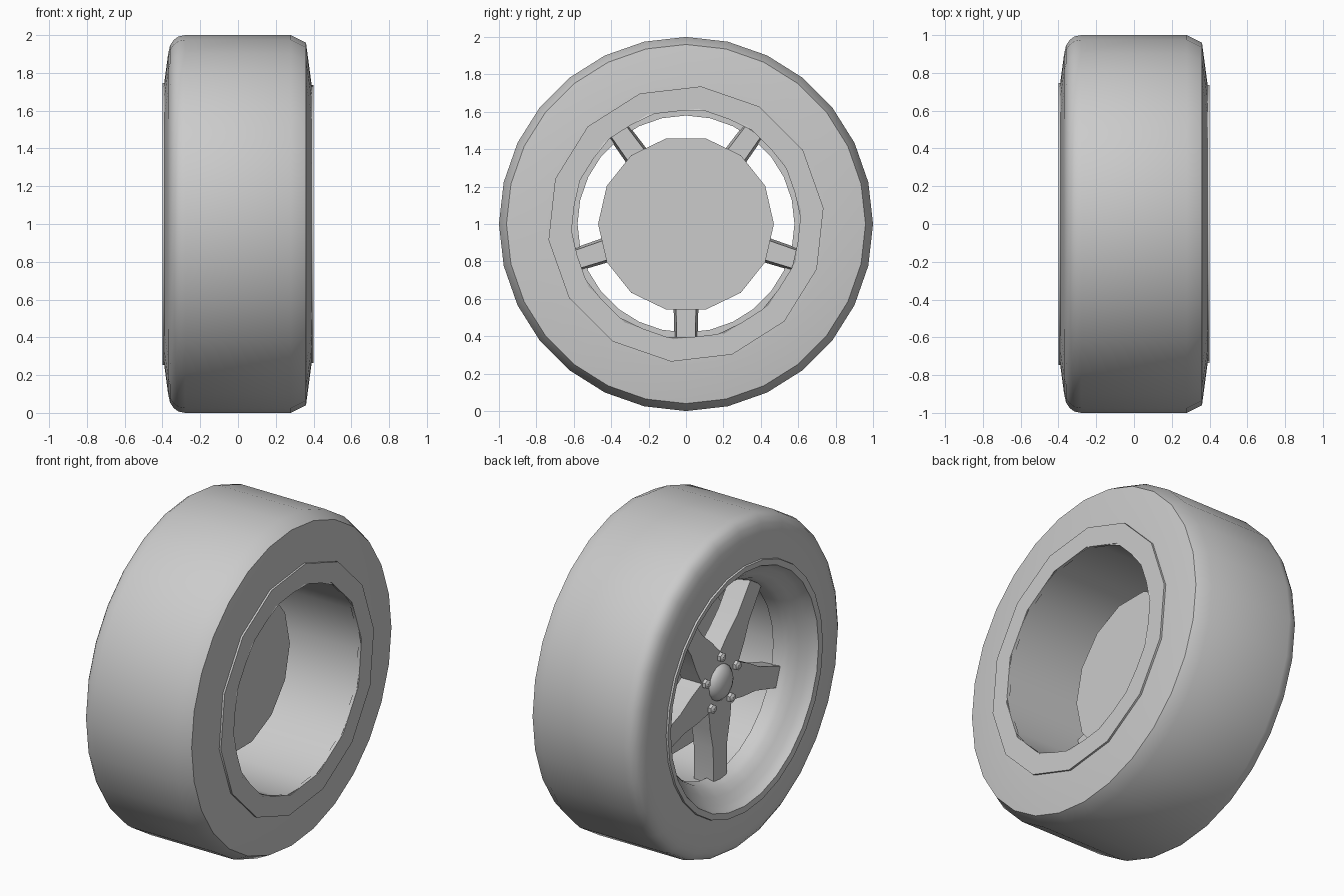
import bpy, bmesh
from math import sin, cos, pi, radians

cube = bpy.data.objects.get("Cube")
if cube:
    bpy.data.objects.remove(cube)

grey = bpy.data.materials.new("light_grey")
grey.use_nodes = True
COLOUR = (0.6, 0.6, 0.6, 1)
grey.diffuse_color = COLOUR
grey.node_tree.nodes["Principled BSDF"].inputs["Base Color"].default_value = COLOUR


def polar(x, r, a):
    """Point at radius r round the axle, angle measured from the top."""
    return (x, r * sin(a), 1 + r * cos(a))


def finish(bm, name, angle=40, fix_normals=True):
    if fix_normals:
        bmesh.ops.recalc_face_normals(bm, faces=bm.faces)
    mesh = bpy.data.meshes.new(name)
    bm.to_mesh(mesh)
    bm.free()
    obj = bpy.data.objects.new(name, mesh)
    bpy.context.collection.objects.link(obj)
    mesh.materials.append(grey)
    bpy.ops.object.select_all(action='DESELECT')
    obj.select_set(True)
    bpy.context.view_layer.objects.active = obj
    bpy.ops.object.shade_smooth_by_angle(angle=radians(angle))
    return obj


def bridge(bm, a, b):
    n = len(a)
    for i in range(n):
        j = (i + 1) % n
        bm.faces.new((a[i], a[j], b[j], b[i]))


def lathe(name, profile, sides, phase=0, closed=True):
    """Revolve (x, radius) points round the axle."""
    bm = bmesh.new()
    rings = [[bm.verts.new(polar(x, r, phase + 2 * pi * i / sides)) for i in range(sides)]
             for x, r in profile]
    for a, b in zip(rings, rings[1:] + rings[:1] if closed else rings[1:]):
        bridge(bm, a, b)
    if not closed:
        bm.faces.new(rings[0])
        bm.faces.new(rings[-1])
    return finish(bm, name)


# Tyre: rounded shoulder on the outer side, plain chamfer on the inner side
lathe("tyre", [(-0.385, 0.72), (-0.39, 0.75), (-0.37, 0.9), (-0.36, 0.945), (-0.34, 0.975),
               (-0.315, 0.993), (-0.28, 1), (0.28, 1), (0.36, 0.96), (0.388, 0.75),
               (0.388, 0.7)], 28)

# Rim: inner lip and barrel, then the step, throat and curved outer dish
HALF = pi / 14
lathe("inner_rim_lip", [(0.38, 0.74), (0.40, 0.74), (0.40, 0.62), (0.38, 0.62)], 14, radians(6.2))
lathe("rim_barrel", [(0.40, 0.62), (-0.18, 0.62), (-0.18, 0.66), (0.38, 0.66)], 14, HALF)
lathe("rim_dish", [(-0.18, 0.68), (-0.18, 0.58), (-0.24, 0.59), (-0.27, 0.605), (-0.31, 0.64),
                   (-0.345, 0.68), (-0.375, 0.7), (-0.395, 0.71), (-0.40, 0.745),
                   (-0.38, 0.75)], 28)

# Flat backing disc, facing the inner side
lathe("backing_disc", [(0.02, 0.47), (0.01, 0.47)], 14, HALF, closed=False)

# Five-spoke star
bm = bmesh.new()
star = []
for x, narrow in ((-0.23, 1), (-0.09, 0.8)):
    ring = []
    for k in range(5):
        a = pi + k * 2 * pi / 5
        ring.append(bm.verts.new(polar(x, 0.185, a - pi / 5)))
        for along, half in ((0.26, -0.095), (0.38, -0.068), (0.61, -0.062),
                            (0.61, 0.062), (0.38, 0.068), (0.26, 0.095)):
            h = half * narrow
            ring.append(bm.verts.new((x, along * sin(a) + h * cos(a),
                                      1 + along * cos(a) - h * sin(a))))
    bm.faces.new(ring)
    star.append(ring)
bridge(bm, *star)
finish(bm, "spokes", 30)

# Domed centre cap
lathe("centre_cap", [(-0.22, 0.11), (-0.24, 0.105), (-0.26, 0.085), (-0.275, 0.055),
                     (-0.28, 0.015)], 16, closed=False)

# Wheel nuts between the spokes
for k in range(5):
    a = pi / 5 * (2 * k)
    nut = lathe("wheel_nut_%d" % (k + 1), [(-0.22, 0.028), (-0.25, 0.028), (-0.26, 0.015)],
                6, closed=False)
    nut.location = (0, 0.155 * sin(a), 0.155 * cos(a))
